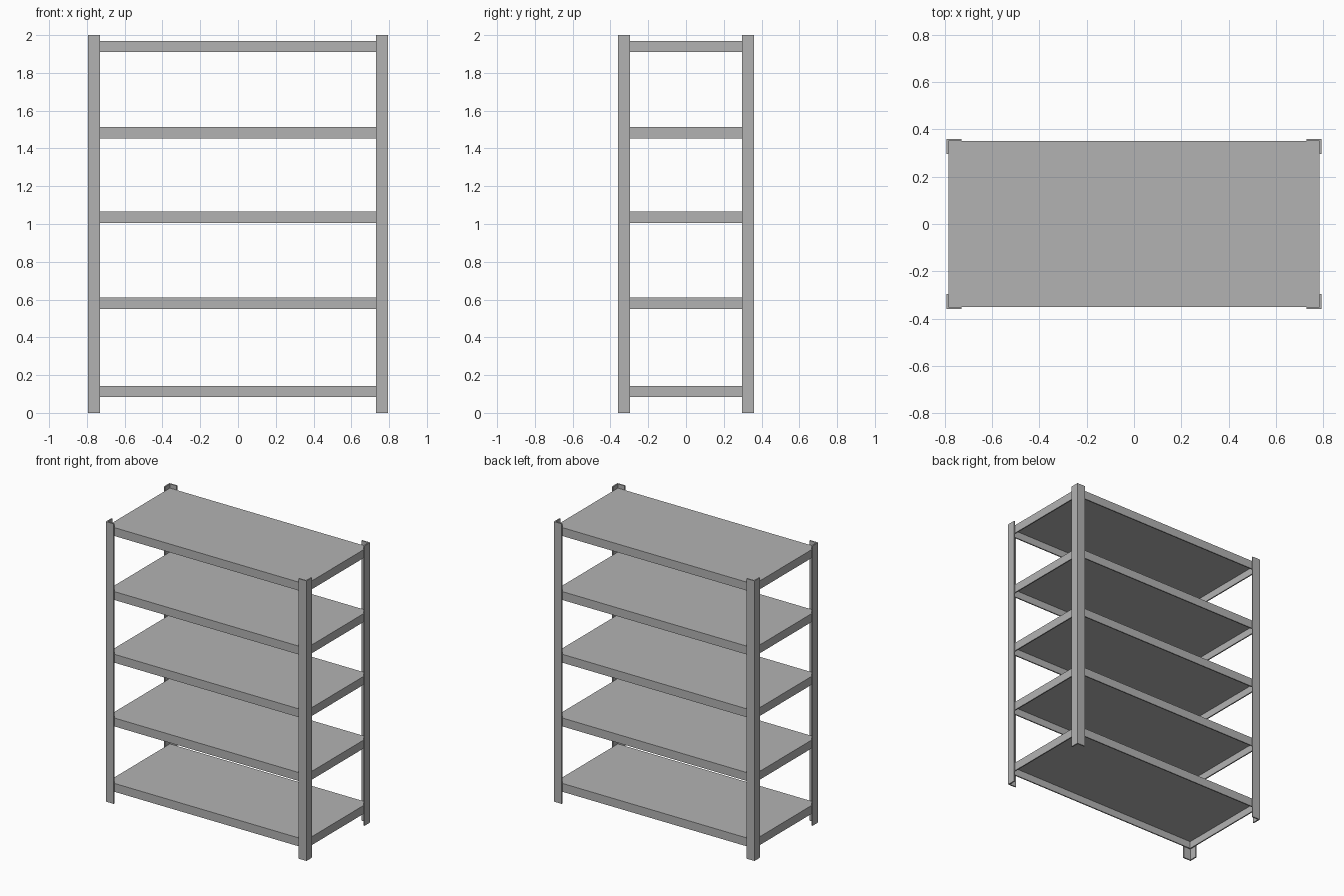
import bpy
import bmesh

cube = bpy.data.objects.get("Cube")
if cube:
    bpy.data.objects.remove(cube, do_unlink=True)

HALF_X, HALF_Y, HEIGHT = 0.793, 0.36, 2.0
FLANGE, SHEET = 0.063, 0.009
SHELF_DEPTH, LIP = 0.06, 0.012

steel = bpy.data.materials.new("grey_steel")
steel.use_nodes = True
GREY = (0.45, 0.45, 0.45, 1)
steel.diffuse_color = GREY
steel.node_tree.nodes["Principled BSDF"].inputs["Base Color"].default_value = GREY


def finish(name, bm):
    bmesh.ops.recalc_face_normals(bm, faces=bm.faces)
    mesh = bpy.data.meshes.new(name)
    bm.to_mesh(mesh)
    bm.free()
    mesh.materials.append(steel)
    obj = bpy.data.objects.new(name, mesh)
    bpy.context.collection.objects.link(obj)
    return obj


def extrude_up(bm, points, z, height):
    """Extrude a flat outline upwards and return its bottom face."""
    base = bm.faces.new([bm.verts.new((x, y, z)) for x, y in points])
    result = bmesh.ops.extrude_face_region(bm, geom=[base], use_keep_orig=True)
    verts = [v for v in result["geom"] if isinstance(v, bmesh.types.BMVert)]
    bmesh.ops.translate(bm, vec=(0, 0, height), verts=verts)
    return base


# Four L-angle corner posts, open towards the middle
ANGLE = [(0, 0), (FLANGE, 0), (FLANGE, SHEET), (SHEET, SHEET),
         (SHEET, FLANGE), (0, FLANGE)]
for y_name, sy in (("front", -1), ("back", 1)):
    for x_name, sx in (("right", -1), ("left", 1)):
        bm = bmesh.new()
        outline = [(sx * (HALF_X - x), sy * (HALF_Y - y)) for x, y in ANGLE]
        extrude_up(bm, outline, 0, HEIGHT)
        finish(f"{y_name}_{x_name}_post", bm)

# Five folded shelf trays, hollow underneath
sx, sy = HALF_X - SHEET, HALF_Y - SHEET
for i, top in enumerate((0.143, 0.61, 1.065, 1.513, 1.97)):
    bm = bmesh.new()
    outline = [(-sx, -sy), (sx, -sy), (sx, sy), (-sx, sy)]
    underside = extrude_up(bm, outline, top - SHELF_DEPTH, SHELF_DEPTH)
    bmesh.ops.recalc_face_normals(bm, faces=bm.faces)
    bmesh.ops.inset_region(bm, faces=[underside], thickness=LIP)
    # Push the inset underside up to form the tray wall
    pushed = bmesh.ops.extrude_face_region(bm, geom=[underside])
    verts = [v for v in pushed["geom"] if isinstance(v, bmesh.types.BMVert)]
    bmesh.ops.translate(bm, vec=(0, 0, SHELF_DEPTH - SHEET), verts=verts)
    if underside.is_valid:
        bmesh.ops.delete(bm, geom=[underside], context="FACES_ONLY")
    finish(f"shelf_{i + 1}", bm)
